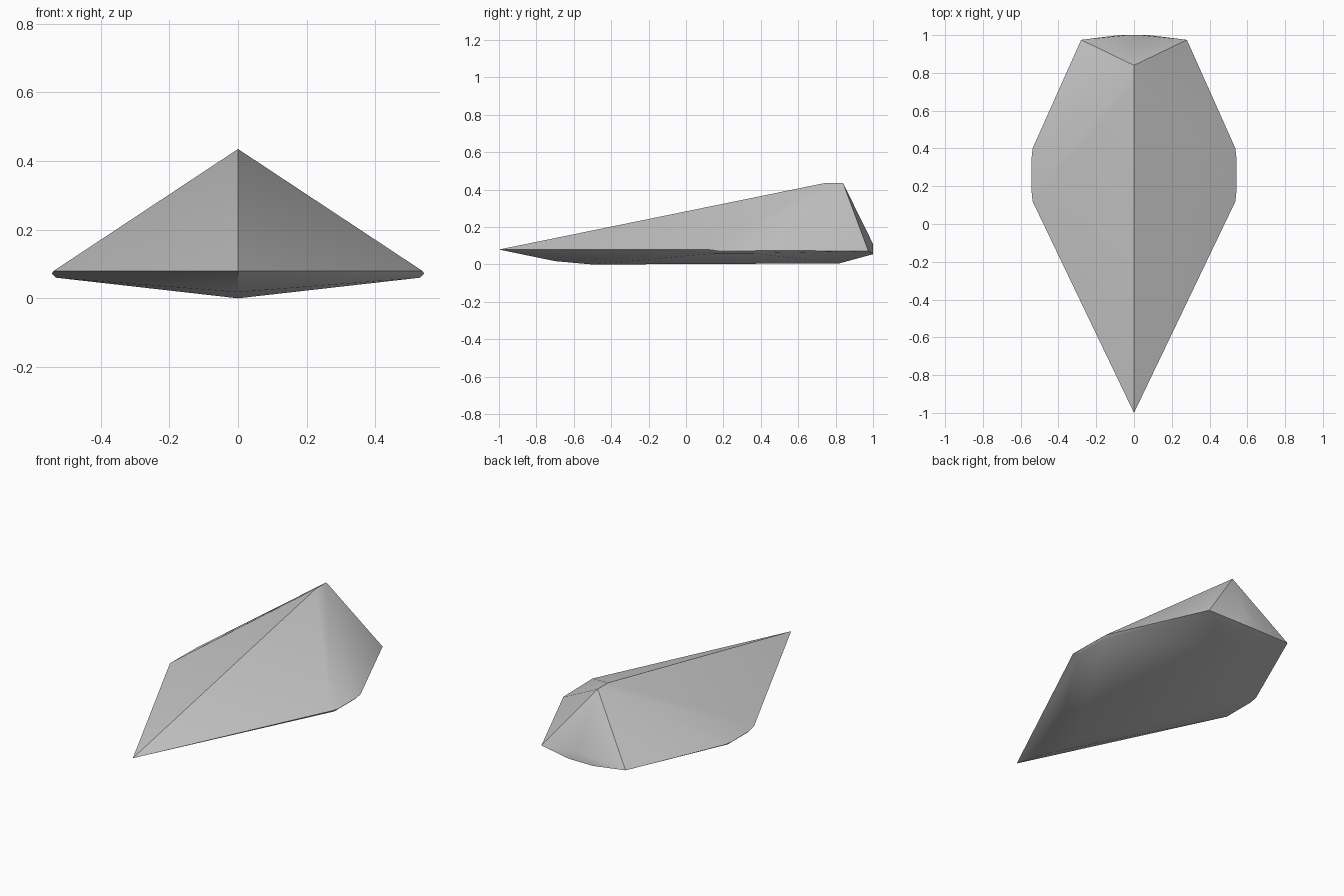
import bpy, bmesh

if "Cube" in bpy.data.objects:
    bpy.data.objects.remove(bpy.data.objects["Cube"])

# Centreline points (y, z): nose, ridge, keel
centre = [(-1.0, 0.08), (0.74, 0.435), (0.84, 0.435),
          (-0.70, 0.018), (-0.50, 0.0), (0.82, 0.006)]

# Points mirrored to both sides (x, y, z)
sides = [(0.537, 0.12, 0.08), (0.537, 0.40, 0.075),     # upper rim
         (0.543, 0.18, 0.072), (0.543, 0.34, 0.072),    # rounded side bulge
         (0.53, 0.16, 0.06), (0.53, 0.36, 0.06),        # lower rim
         (0.28, 0.975, 0.072),                          # rear corners
         (0.08, 1.0, 0.055), (0.03, 1.0, 0.11)]         # rear bulge

points = [(0, y, z) for y, z in centre]
points += [(s * x, y, z) for x, y, z in sides for s in (-1, 1)]

# Faceted shell wrapped around the points
bm = bmesh.new()
for p in points:
    bm.verts.new(p)
bmesh.ops.convex_hull(bm, input=list(bm.verts))
loose = [v for v in bm.verts if not v.link_faces]
bmesh.ops.delete(bm, geom=loose, context='VERTS')
bmesh.ops.recalc_face_normals(bm, faces=list(bm.faces))

mesh = bpy.data.meshes.new("faceted_shell")
bm.to_mesh(mesh)
bm.free()
shell = bpy.data.objects.new("faceted_shell", mesh)
bpy.context.collection.objects.link(shell)

# Soft shading on the shallow facets, crisp ridge and rear edges
bpy.context.view_layer.objects.active = shell
shell.select_set(True)
bpy.ops.object.shade_smooth_by_angle(angle=0.5)
